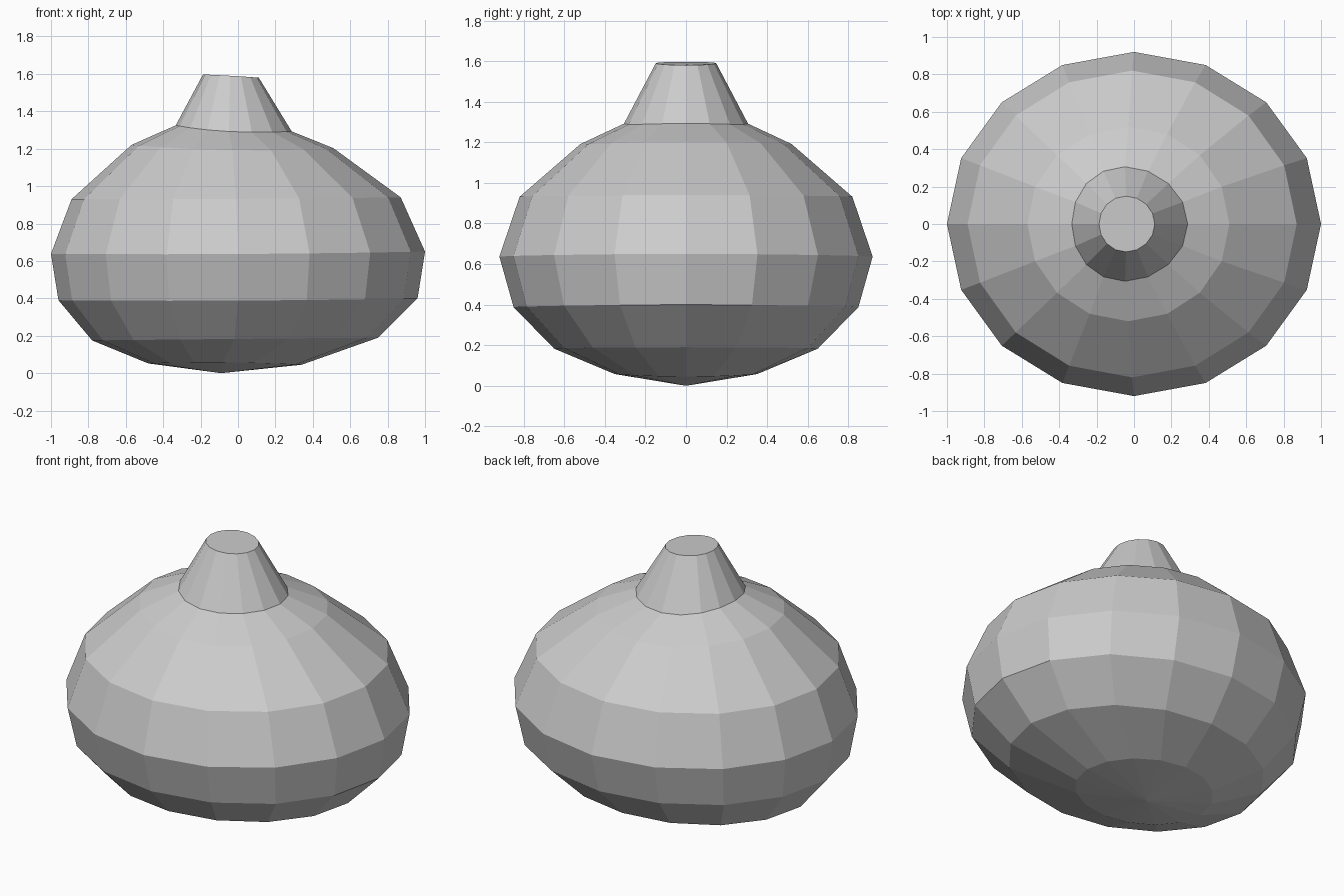
import bpy, bmesh, math

if "Cube" in bpy.data.objects:
    bpy.data.objects.remove(bpy.data.objects["Cube"])

SIDES = 16
# Each ring: left x, left z, right x, right z, middle x, middle z, half depth
RINGS = [
    (-0.48, 0.052, 0.34, 0.045, -0.08, 0.058, 0.352),
    (-0.78, 0.175, 0.75, 0.190, -0.02, 0.183, 0.65),
    (-0.96, 0.390, 0.96, 0.400, 0.00, 0.388, 0.85),
    (-1.00, 0.638, 1.00, 0.650, 0.00, 0.637, 0.92),
    (-0.89, 0.930, 0.87, 0.940, -0.01, 0.932, 0.82),
    (-0.57, 1.220, 0.51, 1.203, -0.03, 1.192, 0.52),
    (-0.333, 1.325, 0.287, 1.293, -0.048, 1.292, 0.306),
    (-0.187, 1.597, 0.111, 1.580, -0.042, 1.590, 0.149),
]


def add_ring(bm, ring):
    """One slightly tilted oval ring through its left, right and middle points."""
    xl, zl, xr, zr, xm, zm, depth = ring
    verts = []
    for i in range(SIDES):
        c = math.cos(2 * math.pi * i / SIDES)
        s = math.sin(2 * math.pi * i / SIDES)
        x = xm + (xr - xl) / 2 * c + ((xl + xr) / 2 - xm) * c * c
        z = zm + (zr - zl) / 2 * c + ((zl + zr) / 2 - zm) * c * c
        verts.append(bm.verts.new((x, depth * s, z)))
    return verts


# Bulb body and tapered neck as one lofted, faceted skin
bm = bmesh.new()
loops = [add_ring(bm, r) for r in RINGS]
for low, high in zip(loops, loops[1:]):
    for i in range(SIDES):
        j = (i + 1) % SIDES
        bm.faces.new((low[i], low[j], high[j], high[i]))

# Shallow pointed underside
pole = bm.verts.new((-0.09, 0, 0))
for i in range(SIDES):
    bm.faces.new((loops[0][(i + 1) % SIDES], loops[0][i], pole))

# Flat cap on the neck
bm.faces.new(loops[-1])
bmesh.ops.recalc_face_normals(bm, faces=bm.faces[:])

mesh = bpy.data.meshes.new("bulb_with_neck")
bm.to_mesh(mesh)
bm.free()
bpy.context.collection.objects.link(bpy.data.objects.new("bulb_with_neck", mesh))
